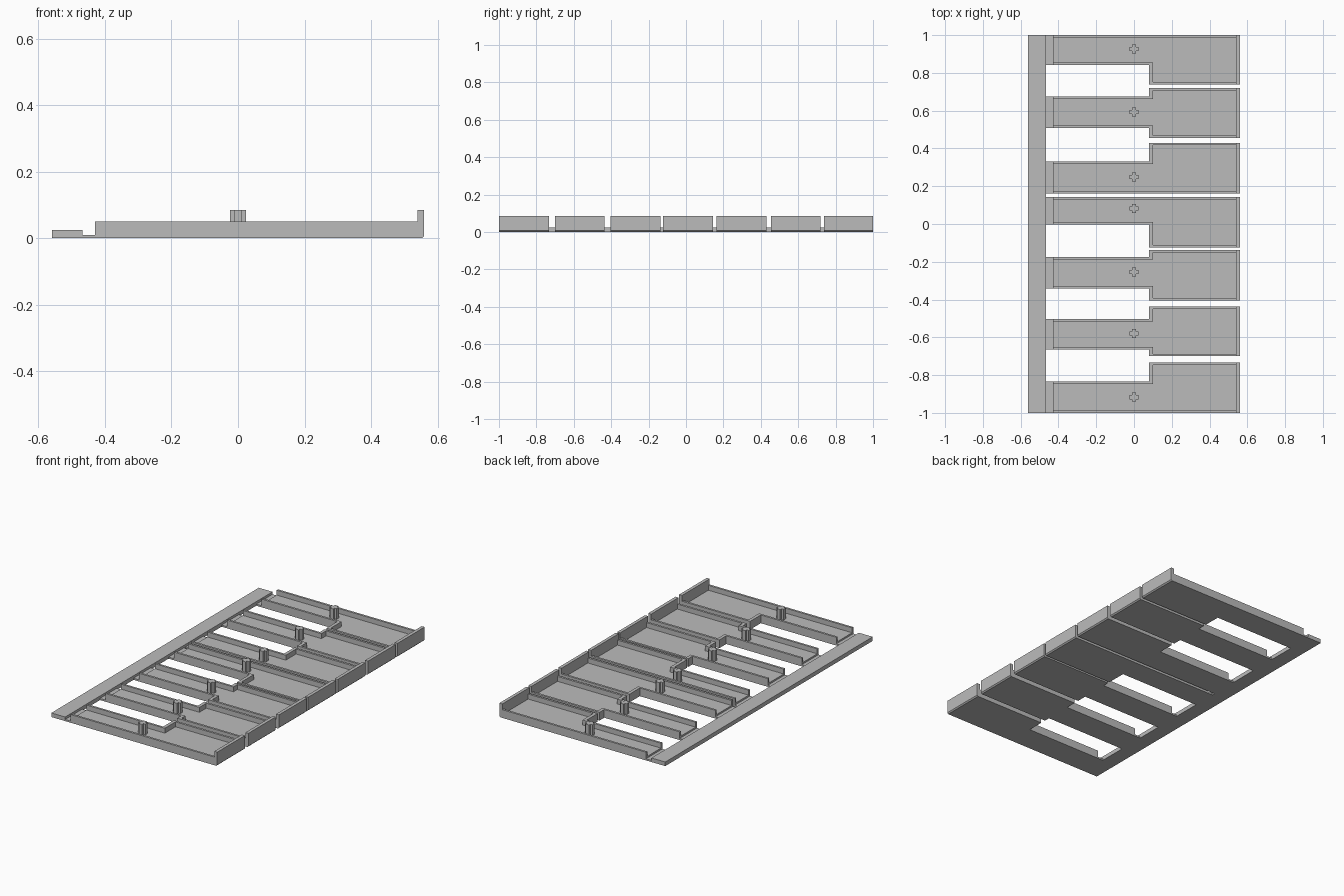
import bpy, bmesh

cube = bpy.data.objects.get("Cube")
if cube:
    bpy.data.objects.remove(cube, do_unlink=True)

grey = bpy.data.materials.new("plain_grey")
grey.use_nodes = True
grey.diffuse_color = (0.5, 0.5, 0.5, 1)
grey.node_tree.nodes["Principled BSDF"].inputs["Base Color"].default_value = (0.5, 0.5, 0.5, 1)

BACK, TAIL, HEAD, FRONT = -0.56, -0.43, 0.08, 0.56
BAR = -0.467          # front edge of the rear bar
SIDE, LIP = 0.013, 0.02
FLOOR_Z, WALL_Z, TOP_Z = 0.02, 0.05, 0.085


def prism(name, points, direction):
    """Extrude a flat outline along a direction."""
    bm = bmesh.new()
    face = bm.faces.new([bm.verts.new(p) for p in points])
    ext = bmesh.ops.extrude_face_region(bm, geom=[face])
    moved = [v for v in ext["geom"] if isinstance(v, bmesh.types.BMVert)]
    bmesh.ops.translate(bm, vec=direction, verts=moved)
    bmesh.ops.recalc_face_normals(bm, faces=bm.faces[:])
    mesh = bpy.data.meshes.new(name)
    bm.to_mesh(mesh)
    bm.free()
    mesh.materials.append(grey)
    obj = bpy.data.objects.new(name, mesh)
    bpy.context.collection.objects.link(obj)
    return obj


def slab(name, outline, z0, z1):
    return prism(name, [(x, y, z0) for x, y in outline], (0, 0, z1 - z0))


def block(name, x0, x1, y0, y1, z0, z1):
    return slab(name, [(x0, y0), (x1, y0), (x1, y1), (x0, y1)], z0, z1)


def edge_path(narrow, wide, shift, step):
    """Line along one key side, from the tail to the front lip."""
    n, w = narrow + shift, wide + shift
    if narrow == wide:
        return [(TAIL, n), (FRONT - LIP, w)]
    return [(TAIL, n), (step, n), (step, w), (FRONT - LIP, w)]


def key(label, wide, narrow, post_y):
    floor = []
    for side, s, n, w in (("left", 1, narrow[1], wide[1]), ("right", -1, narrow[0], wide[0])):
        outer = edge_path(n, w, 0, HEAD)
        inner = edge_path(n, w, -s * SIDE, HEAD + LIP)
        slab(f"{label}_{side}_wall", outer + inner[::-1], 0, WALL_Z)
        floor += inner if s > 0 else inner[::-1]
    slab(f"{label}_floor", floor, 0, FLOOR_Z)

    # thin flexible tongue joining the key to the bar
    block(f"{label}_hinge", BAR, TAIL, narrow[0], narrow[1], 0, 0.01)

    # tall front lip with a small bevel under its outer edge
    c = 0.007
    profile = [(FRONT - LIP, 0), (FRONT - c, 0), (FRONT, c), (FRONT, TOP_Z), (FRONT - LIP, TOP_Z)]
    prism(f"{label}_front_lip", [(x, wide[0], z) for x, z in profile], (0, wide[1] - wide[0], 0))

    # cross-shaped post
    a, b = 0.011, 0.024
    quarter = [(b, -a), (b, a), (a, a)]
    cross = []
    for _ in range(4):
        cross += quarter
        quarter = [(-y, x) for x, y in quarter]
    slab(f"{label}_post", [(x, y + post_y) for x, y in cross], FLOOR_Z, TOP_Z)


# rear bar joining all keys
block("rear_bar", BACK, BAR, -1, 1, 0, 0.025)

# wide head span, narrow tail span, post position
keys = [
    ((-1, -0.733), (-1, -0.835), -0.917),
    ((-0.7, -0.436), (-0.664, -0.502), -0.58),
    ((-0.404, -0.137), (-0.341, -0.175), -0.255),
    ((-0.124, 0.144), (-0.003, 0.144), 0.082),
    ((0.162, 0.43), (0.162, 0.331), 0.249),
    ((0.455, 0.72), (0.508, 0.675), 0.593),
    ((0.738, 1), (0.843, 1), 0.927),
]
for i, (wide, narrow, post_y) in enumerate(keys, 1):
    key(f"key_{i}", wide, narrow, post_y)
